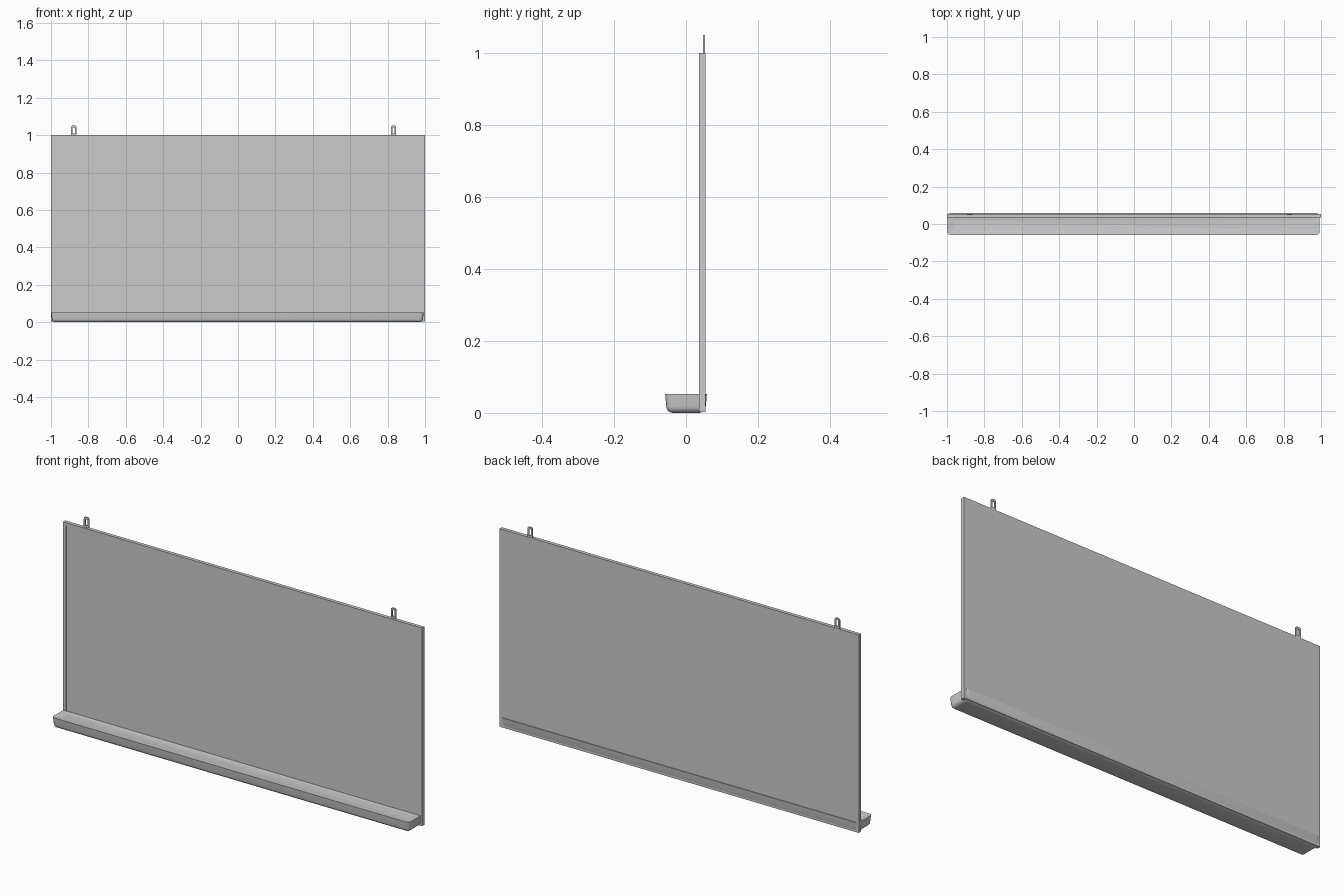
import bpy, bmesh, math
from mathutils import Vector

if "Cube" in bpy.data.objects:
    bpy.data.objects.remove(bpy.data.objects["Cube"])


def make_object(name, bm):
    bmesh.ops.recalc_face_normals(bm, faces=bm.faces)
    me = bpy.data.meshes.new(name)
    bm.to_mesh(me)
    bm.free()
    ob = bpy.data.objects.new(name, me)
    bpy.context.collection.objects.link(ob)
    return ob


def box(lo, hi):
    bm = bmesh.new()
    bmesh.ops.create_cube(bm, size=1)
    lo, hi = Vector(lo), Vector(hi)
    for v in bm.verts:
        v.co = Vector((lo[i] + (v.co[i] + 0.5) * (hi[i] - lo[i]) for i in range(3)))
    bm.normal_update()
    return bm


def face_along(bm, direction):
    return max(bm.faces, key=lambda f: f.normal.dot(Vector(direction)) * f.calc_area())


# Board: thin slab with a framed, slightly recessed writing panel
bm = box((-1, 0.036, 0.003), (1, 0.054, 1.0))
front = face_along(bm, (0, -1, 0))
bmesh.ops.inset_region(bm, faces=[front], thickness=0.024)
bmesh.ops.inset_region(bm, faces=[front], thickness=0.0005, depth=-0.003)
make_object("board", bm)

# Tray: tapered bar with rounded sides and underside, shallow dished top
top = 0.053
bm = box((-0.998, -0.058, 0), (0.992, 0.058, top))
for v in bm.verts:
    if v.co.z < 0.01:
        v.co.y *= 0.92
        v.co.x *= 0.996
edges = [e for e in bm.edges if any(v.co.z < 0.01 for v in e.verts)]
bmesh.ops.bevel(bm, geom=edges, offset=0.017, segments=5, profile=0.5, affect='EDGES')
bm.normal_update()
rim = face_along(bm, (0, 0, 1))
bmesh.ops.inset_region(bm, faces=[rim], thickness=0.035, depth=-0.004)
tray = make_object("tray", bm)
bpy.context.view_layer.objects.active = tray
tray.select_set(True)
bpy.ops.object.shade_smooth_by_angle(angle=math.radians(30))
tray.select_set(False)


# Hangers: small upright loops with a slot
def rounded_loop(half, z0, z1, r, n=4):
    pts = [(-half, z0), (half, z0)]
    for cx, start in ((half - r, 0), (-half + r, 90)):
        for i in range(n + 1):
            a = math.radians(start + 90 * i / n)
            pts.append((cx + r * math.cos(a), z1 - r + r * math.sin(a)))
    return pts


def hanger(name, x):
    bm = bmesh.new()
    outer = rounded_loop(0.014, 0.995, 1.051, 0.009)
    inner = rounded_loop(0.006, 1.010, 1.041, 0.004)
    ro = [bm.verts.new((x + a, 0.047, z)) for a, z in outer]
    ri = [bm.verts.new((x + a, 0.047, z)) for a, z in inner]
    n = len(ro)
    faces = [bm.faces.new((ro[i], ro[(i + 1) % n], ri[(i + 1) % n], ri[i])) for i in range(n)]
    ext = bmesh.ops.extrude_face_region(bm, geom=faces, use_keep_orig=True)
    moved = [g for g in ext["geom"] if isinstance(g, bmesh.types.BMVert)]
    bmesh.ops.translate(bm, verts=moved, vec=(0, 0.006, 0))
    make_object(name, bm)


hanger("hanger_left", -0.878)
hanger("hanger_right", 0.832)
